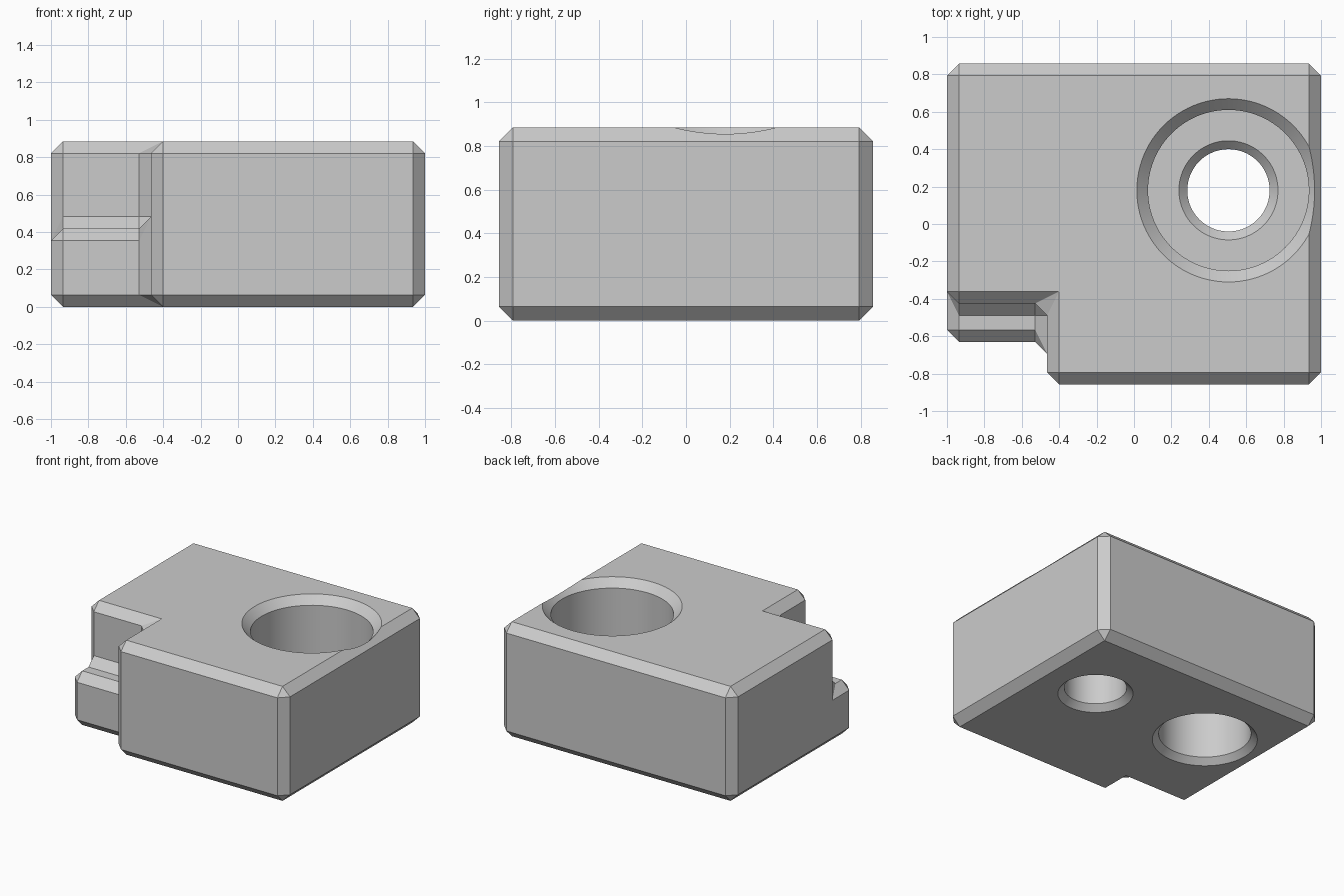
import bpy
import bmesh
from math import radians, sin, cos, tau

if "Cube" in bpy.data.objects:
    bpy.data.objects.remove(bpy.data.objects["Cube"], do_unlink=True)

BEVEL = 0.064
BACK, FRONT, TOP = 0.857, -0.857, 0.885
WALL_X, WALL_Y = -0.465, -0.425       # faces of the corner notch
LEDGE_Y, LEDGE_Z = -0.63, 0.418       # front and top of the ledge

grey = bpy.data.materials.new("plain grey")
grey.use_nodes = True
grey.diffuse_color = (0.6, 0.6, 0.6, 1)
grey.node_tree.nodes["Principled BSDF"].inputs["Base Color"].default_value = (0.6, 0.6, 0.6, 1)


def make_object(name, bm):
    bmesh.ops.recalc_face_normals(bm, faces=bm.faces)
    mesh = bpy.data.meshes.new(name)
    bm.to_mesh(mesh)
    bm.free()
    mesh.materials.append(grey)
    obj = bpy.data.objects.new(name, mesh)
    bpy.context.collection.objects.link(obj)
    return obj


def lathe_cutter(name, x, y, profile, sides=96):
    """Closed solid of revolution from (radius, height) pairs."""
    bm = bmesh.new()
    rings = [[bm.verts.new((x + r * cos(tau * i / sides), y + r * sin(tau * i / sides), z))
              for i in range(sides)] for r, z in profile]
    for low, high in zip(rings, rings[1:]):
        for i in range(sides):
            j = (i + 1) % sides
            bm.faces.new((low[i], low[j], high[j], high[i]))
    bm.faces.new(rings[0])
    bm.faces.new(rings[-1])
    obj = make_object(name, bm)
    obj.hide_render = True
    return obj


# Block with a notched corner and a low ledge in the notch
bm = bmesh.new()
shared = [(WALL_X, FRONT), (1, FRONT), (1, BACK), (-1, BACK)]
bottom = [bm.verts.new((x, y, 0)) for x, y in [(-1, LEDGE_Y), (WALL_X, LEDGE_Y)] + shared]
top = [bm.verts.new((x, y, TOP)) for x, y in [(-1, WALL_Y), (WALL_X, WALL_Y)] + shared]
ledge = [bm.verts.new((x, y, LEDGE_Z)) for y in (LEDGE_Y, WALL_Y) for x in (-1, WALL_X)]
for face in (bottom, top,
             (ledge[0], ledge[1], ledge[3], ledge[2]),
             (bottom[0], bottom[1], ledge[1], ledge[0]),
             (ledge[2], ledge[3], top[1], top[0]),
             (bottom[1], bottom[2], top[2], top[1], ledge[3], ledge[1]),
             (bottom[5], bottom[0], ledge[0], ledge[2], top[0], top[5])):
    bm.faces.new(face)
for i in (2, 3, 4):
    bm.faces.new((bottom[i], bottom[i + 1], top[i + 1], top[i]))
block = make_object("notched_block", bm)

chamfer = block.modifiers.new("chamfer", "BEVEL")
chamfer.width = BEVEL
chamfer.segments = 1
chamfer.limit_method = "ANGLE"
chamfer.angle_limit = radians(30)

# Counterbored through hole on the left, blind hole from below on the right
floor, lip = 0.355, 0.045
cutters = [
    lathe_cutter("counterbore_cutter", 0.505, 0.18, [
        (0.22 + lip, -0.1), (0.22 + lip, 0), (0.22, lip), (0.22, floor - lip),
        (0.22 + lip, floor), (0.43, floor), (0.43, TOP - 0.06), (0.49, TOP), (0.49, 1)]),
    lathe_cutter("blind_hole_cutter", -0.5, 0.18, [
        (0.325 + lip, -0.1), (0.325 + lip, 0), (0.325, lip), (0.325, 0.5)]),
]
for cutter in cutters:
    cut = block.modifiers.new(cutter.name, "BOOLEAN")
    cut.operation = "DIFFERENCE"
    cut.solver = "EXACT"
    cut.object = cutter

# Bake the modifiers, drop the cutters, then shade the round walls smooth
bpy.ops.object.select_all(action="DESELECT")
block.select_set(True)
bpy.context.view_layer.objects.active = block
bpy.ops.object.convert(target="MESH")
for cutter in cutters:
    bpy.data.objects.remove(cutter, do_unlink=True)
bpy.ops.object.shade_smooth_by_angle(angle=radians(20))
